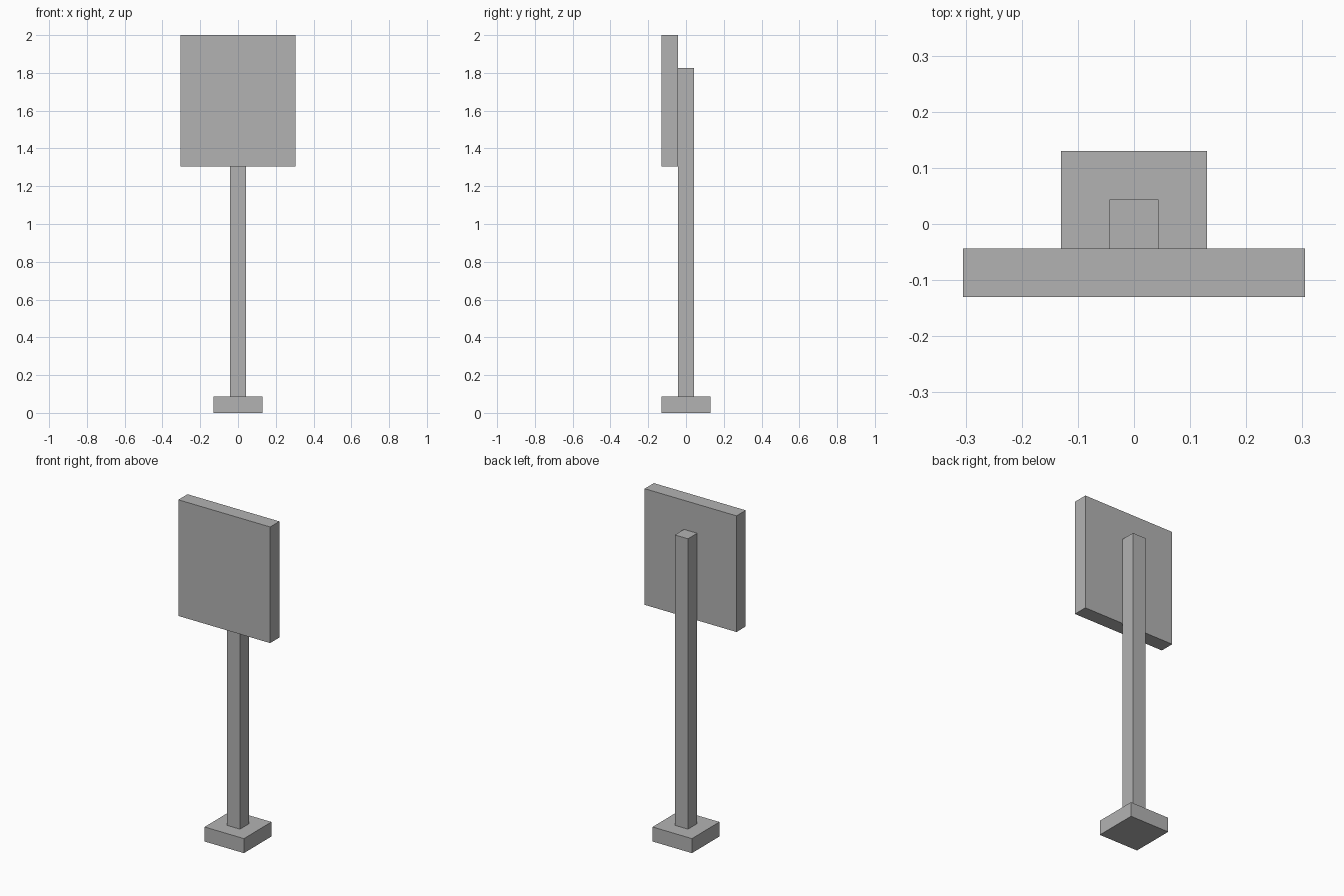
import bpy

cube = bpy.data.objects.get("Cube")
if cube:
    bpy.data.objects.remove(cube, do_unlink=True)

U = 2 / 23  # module: thickness of the pole, panel and base


def make_material(name, color):
    mat = bpy.data.materials.new(name)
    mat.use_nodes = True
    mat.diffuse_color = color
    mat.node_tree.nodes["Principled BSDF"].inputs["Base Color"].default_value = color
    return mat


def box(name, size, center, mat):
    """Box with size and center given in modules."""
    bpy.ops.mesh.primitive_cube_add(size=1, location=[c * U for c in center])
    obj = bpy.context.object
    obj.name = name
    obj.scale = [s * U for s in size]
    bpy.ops.object.transform_apply(location=False, rotation=False, scale=True)
    obj.data.materials.append(mat)
    return obj


grey = make_material("plain grey", (0.45, 0.45, 0.45, 1))

# Square foot, upright pole and board fixed to the pole's front
box("base", (3, 3, 1), (0, 0, 0.5), grey)
box("pole", (1, 1, 20), (0, 0, 11), grey)
box("sign_board", (7, 1, 8), (0, -1, 19), grey)
